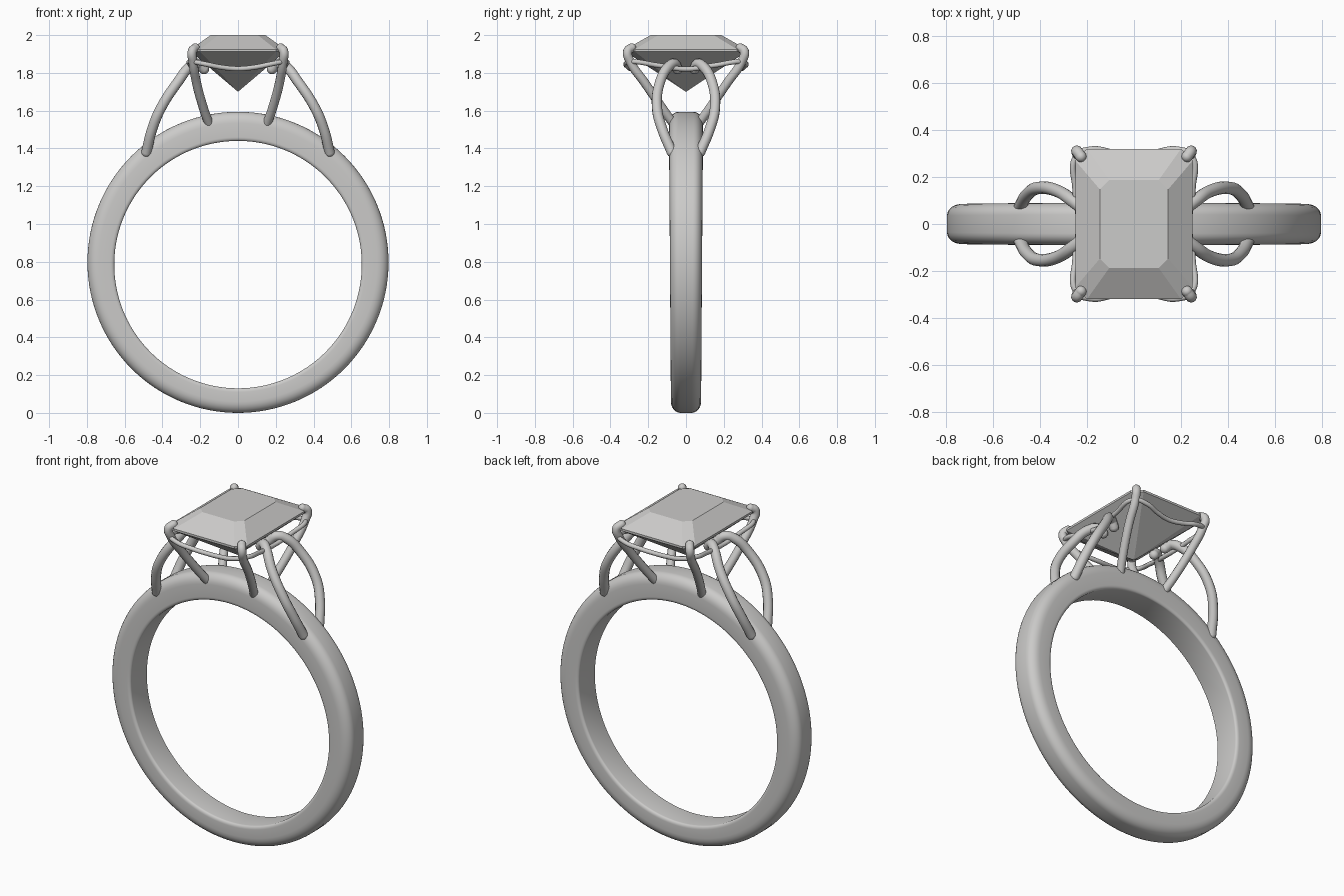
import bpy, bmesh, math
from mathutils import Matrix, Vector

cube = bpy.data.objects.get("Cube")
if cube:
    bpy.data.objects.remove(cube, do_unlink=True)

metal = bpy.data.materials.new("silver_grey")
metal.use_nodes = True
colour = (0.6, 0.595, 0.585, 1)
metal.diffuse_color = colour
metal.node_tree.nodes["Principled BSDF"].inputs["Base Color"].default_value = colour


def finish(bm, name, smooth):
    bmesh.ops.recalc_face_normals(bm, faces=bm.faces)
    mesh = bpy.data.meshes.new(name)
    bm.to_mesh(mesh)
    bm.free()
    mesh.materials.append(metal)
    obj = bpy.data.objects.new(name, mesh)
    bpy.context.collection.objects.link(obj)
    if smooth:
        bpy.ops.object.select_all(action='DESELECT')
        obj.select_set(True)
        bpy.context.view_layer.objects.active = obj
        bpy.ops.object.shade_smooth_by_angle(angle=math.radians(50))
    return obj


def bridge(bm, a, b):
    n = len(a)
    for i in range(n):
        j = (i + 1) % n
        bm.faces.new((a[i], a[j], b[j], b[i]))


def wire(name, points, radius, closed=False):
    """Smooth round wire through points, with ball ends when open."""
    curve = bpy.data.curves.new(name + "_path", 'CURVE')
    curve.dimensions = '3D'
    curve.bevel_depth = radius
    curve.bevel_resolution = 4
    curve.resolution_u = 10
    spline = curve.splines.new('BEZIER')
    spline.bezier_points.add(len(points) - 1)
    spline.use_cyclic_u = closed
    for bp, co in zip(spline.bezier_points, points):
        bp.co = co
        bp.handle_left_type = bp.handle_right_type = 'AUTO'
    helper = bpy.data.objects.new(name + "_path", curve)
    bpy.context.collection.objects.link(helper)
    graph = bpy.context.evaluated_depsgraph_get()
    mesh = bpy.data.meshes.new_from_object(helper.evaluated_get(graph))
    bm = bmesh.new()
    bm.from_mesh(mesh)
    for f in bm.faces:
        f.material_index = 0
    bpy.data.objects.remove(helper, do_unlink=True)
    bpy.data.meshes.remove(mesh)
    if not closed:
        for end in (points[0], points[-1]):
            bmesh.ops.create_uvsphere(bm, u_segments=12, v_segments=8, radius=radius,
                                      matrix=Matrix.Translation(Vector(end)))
    finish(bm, name, True)


# Band: rounded section swept round, slightly thicker and wider at the top
def band_section(width, thick):
    pts = []
    for cy, ct, r_y, r_t, start in ((1, 1, 0.05, 0.06, 0), (-1, 1, 0.05, 0.06, 90),
                                    (-1, 0, 0.014, 0.02, 180), (1, 0, 0.014, 0.02, 270)):
        for k in range(7):
            a = math.radians(start + 15 * k)
            y = cy * (width - r_y) + r_y * math.cos(a)
            t = (thick - r_t if ct else r_t) + r_t * math.sin(a)
            pts.append((y, t))
    return pts


bm = bmesh.new()
rings = []
steps = 128
for i in range(steps):
    a = 2 * math.pi * i / steps
    s, c = math.sin(a), math.cos(a)
    thick = 0.142 + 0.012 * s
    outer = 0.797
    rings.append([bm.verts.new(((outer - thick + t) * c, y, outer + (outer - thick + t) * s))
                  for y, t in band_section(0.085 + 0.005 * s, thick)])
for i in range(steps):
    bridge(bm, rings[i], rings[(i + 1) % steps])
finish(bm, "band", True)


# Gem: cut-corner rectangle layers, with a pointed pavilion
def gem_layer(bm, hx, hy, cut, z):
    corners = [(hx, hy - cut), (hx - cut, hy), (cut - hx, hy), (-hx, hy - cut),
               (-hx, cut - hy), (cut - hx, -hy), (hx - cut, -hy), (hx, cut - hy)]
    return [bm.verts.new((x, y, z)) for x, y in corners]


bm = bmesh.new()
table = gem_layer(bm, 0.145, 0.187, 0.04, 2.0)
crown = gem_layer(bm, 0.25, 0.32, 0.05, 1.925)
girdle = gem_layer(bm, 0.25, 0.32, 0.05, 1.912)
bm.faces.new(table)
bridge(bm, table, crown)
bridge(bm, crown, girdle)
tip = bm.verts.new((0, 0, 1.70))
for i in range(8):
    bm.faces.new((girdle[i], girdle[(i + 1) % 8], tip))
finish(bm, "gem", False)

# Corner prongs and side loops, mirrored to all four quarters
prong = [(0.15, 0.06, 1.52), (0.185, 0.13, 1.62), (0.22, 0.22, 1.75),
         (0.238, 0.295, 1.86), (0.242, 0.309, 1.915), (0.226, 0.287, 1.932)]
loop = [(0.485, 0.075, 1.38), (0.455, 0.125, 1.50), (0.41, 0.153, 1.61),
        (0.32, 0.138, 1.75), (0.25, 0.09, 1.835), (0.21, 0.06, 1.847), (0.18, 0.045, 1.82)]
for sx, side in ((1, "left"), (-1, "right")):
    for sy, end in ((-1, "front"), (1, "back")):
        for name, path, radius in (("prong", prong, 0.024), ("side_loop", loop, 0.027)):
            wire(f"{end}_{side}_{name}", [(sx * x, sy * y, z) for x, y, z in path], radius)

# Gallery wire: sags between the prongs and bows in at mid-side
quarter = [(0.235, 0.0, 1.82), (0.25, 0.15, 1.84), (0.245, 0.29, 1.86),
           (0.18, 0.318, 1.848), (0.09, 0.305, 1.83)]
half = quarter + [(0, 0.295, 1.822)] + [(-x, y, z) for x, y, z in reversed(quarter)]
gallery = half + [(x, -y, z) for x, y, z in reversed(half[1:-1])]
gallery[len(half):] = [(x, y, z) for x, y, z in gallery[len(half):]]
wire("gallery_wire", gallery, 0.013, closed=True)
